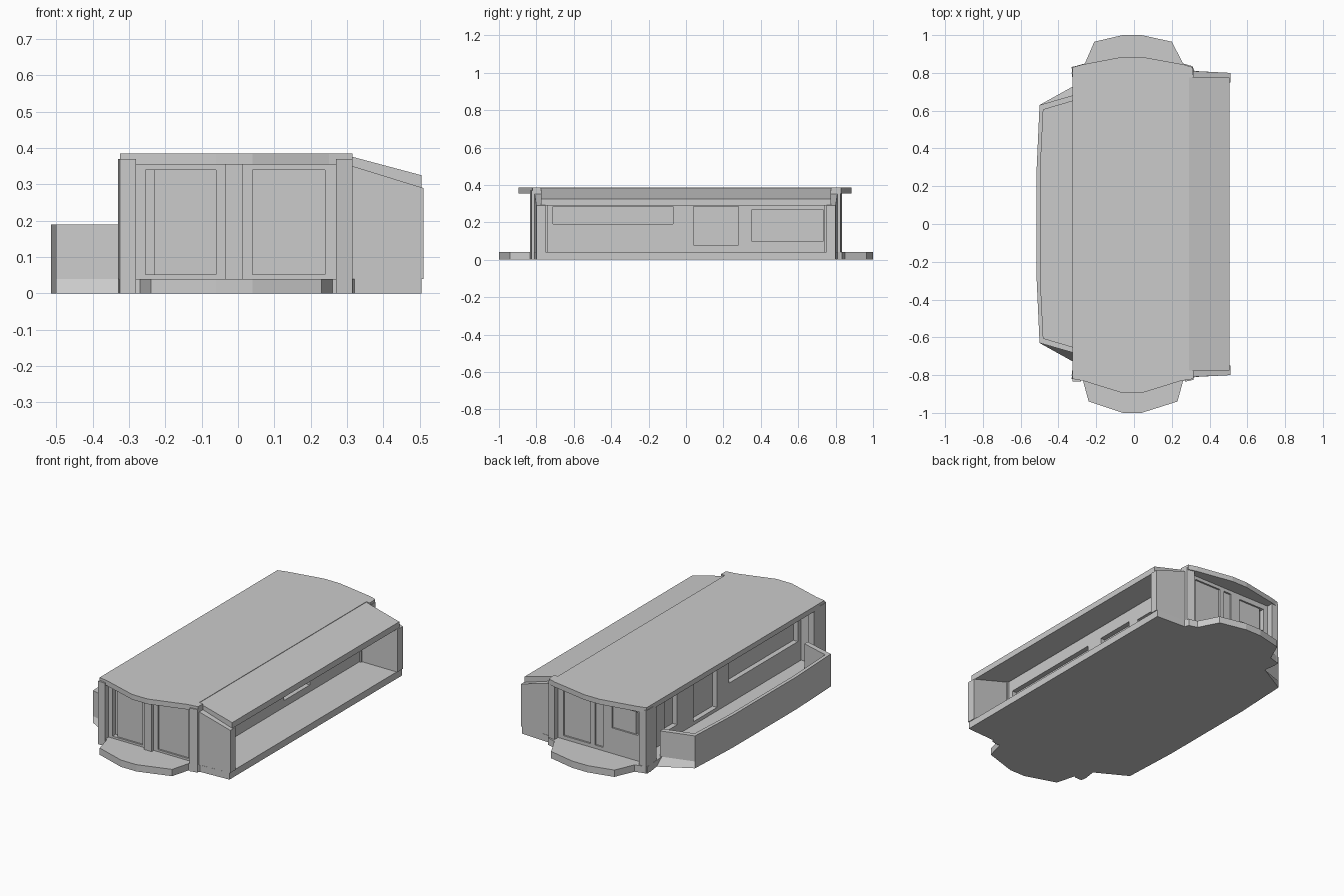
import bpy, bmesh

if "Cube" in bpy.data.objects:
    bpy.data.objects.remove(bpy.data.objects["Cube"])

def loft(name, bottom, top, z0, z1):
    """Closed solid between two outlines with equal point counts."""
    bm = bmesh.new()
    lo = [bm.verts.new((x, y, z0)) for x, y in bottom]
    hi = [bm.verts.new((x, y, z1)) for x, y in top]
    n = len(lo)
    bm.faces.new(lo[::-1])
    bm.faces.new(hi)
    for i in range(n):
        j = (i + 1) % n
        bm.faces.new((lo[i], lo[j], hi[j], hi[i]))
    bmesh.ops.recalc_face_normals(bm, faces=bm.faces[:])
    me = bpy.data.meshes.new(name)
    bm.to_mesh(me)
    bm.free()
    ob = bpy.data.objects.new(name, me)
    bpy.context.collection.objects.link(ob)
    return ob

def prism(name, outline, z0, z1):
    return loft(name, outline, outline, z0, z1)

def box(name, x0, x1, y0, y1, z0, z1):
    return prism(name, [(x0, y0), (x1, y0), (x1, y1), (x0, y1)], z0, z1)

def slab_xz(name, profile, y0, y1):
    """Extrude an (x, z) profile along y."""
    ob = prism(name, profile, y0, y1)
    for v in ob.data.vertices:
        x, z, y = v.co
        v.co = (x, y, z)
    ob.data.flip_normals()
    return ob

def cut(target, cutter):
    mod = target.modifiers.new("recess", 'BOOLEAN')
    mod.operation = 'DIFFERENCE'
    mod.solver = 'EXACT'
    mod.object = cutter
    bpy.context.view_layer.objects.active = target
    bpy.ops.object.modifier_apply(modifier=mod.name)
    bpy.data.objects.remove(cutter)

# Base slab with faceted porches at both ends and a bay on the left
porch_front = [(-0.33, -0.82), (-0.27, -0.83), (-0.24, -0.94), (-0.06, -1.0),
               (0.04, -1.0), (0.23, -0.94), (0.26, -0.83), (0.31, -0.825)]
wing = [(0.32, -0.81), (0.505, -0.80), (0.505, 0.80), (0.32, 0.81)]
porch_back = [(0.31, 0.835), (0.26, 0.85), (0.20, 0.965), (0.04, 1.0),
              (-0.06, 1.0), (-0.21, 0.965), (-0.26, 0.85), (-0.33, 0.83)]
bay = [(-0.5, 0.63), (-0.515, 0.3), (-0.515, -0.3), (-0.5, -0.63)]
def base_outline(flare):
    return (porch_front + wing + porch_back + [(-0.32, flare)] + bay
            + [(-0.32, -flare)])
loft("base_slab", base_outline(0.73), base_outline(0.68), 0, 0.04)

# Balcony parapet following the bay outline
outer = [(-0.31, 0.685)] + bay + [(-0.31, -0.685)]
inner = [(-0.31, -0.655), (-0.48, -0.605), (-0.495, -0.3),
         (-0.495, 0.3), (-0.48, 0.605), (-0.31, 0.655)]
prism("balcony_parapet", outer + inner, 0.04, 0.19)

# Main body with recessed windows and doors
body = box("main_walls", -0.23, 0.27, -0.79, 0.79, 0.035, 0.36)
D = 0.03
for y0, y1, z0, z1 in [(-0.71, -0.07, 0.19, 0.285), (0.04, 0.28, 0.08, 0.285),
                       (0.35, 0.735, 0.10, 0.265)]:
    cut(body, box("cutter", 0.27 - D, 0.3, y0, y1, z0, z1))
for y0, y1, z0, z1 in [(-0.71, -0.07, 0.16, 0.30), (0.04, 0.26, 0.06, 0.30),
                       (0.41, 0.53, 0.10, 0.30)]:
    cut(body, box("cutter", -0.3, -0.23 + D, y0, y1, z0, z1))

# End panels: frames with window recesses
front = box("front_panel", -0.29, 0.28, -0.80, -0.74, 0.035, 0.36)
for x0, x1 in [(-0.255, -0.06), (0.04, 0.24)]:
    cut(front, box("cutter", x0, x1, -0.9, -0.77, 0.052, 0.34))
back = box("back_panel", -0.29, 0.28, 0.74, 0.80, 0.035, 0.36)
for x0, x1, z0, z1 in [(0.06, 0.235, 0.06, 0.335), (-0.02, 0.03, 0.06, 0.335),
                       (-0.25, -0.08, 0.19, 0.325)]:
    cut(back, box("cutter", x0, x1, 0.77, 0.9, z0, z1))
box("front_mullion", -0.035, 0.013, -0.82, -0.79, 0.04, 0.36)

# Mirrored ends: corner piers, wing end walls, wing posts
for side, s in (("front", -1), ("back", 1)):
    prism(side + "_left_pier",
          [(-0.32, s * 0.73), (-0.33, s * 0.80), (-0.325, s * 0.835),
           (-0.28, s * 0.835), (-0.28, s * 0.73)], 0, 0.37)
    prism(side + "_right_pier",
          [(0.27, s * 0.75), (0.27, s * 0.835), (0.315, s * 0.825),
           (0.315, s * 0.75)], 0, 0.37)
    a, b = sorted((s * 0.75, s * 0.81))
    wall = slab_xz(side + "_wing_wall",
                   [(0.30, 0.04), (0.51, 0.04), (0.51, 0.29), (0.30, 0.355)], a, b)
    for v in wall.data.vertices:
        if abs(v.co.y) > 0.8 and v.co.x > 0.5:
            v.co.y = s * 0.80

# Sloped wing roof
slab_xz("wing_roof", [(0.28, 0.355), (0.505, 0.29), (0.505, 0.325), (0.28, 0.385)],
        -0.775, 0.775)

# Main roof with faceted overhangs
prism("main_roof",
      [(-0.325, -0.82), (-0.27, -0.83), (-0.06, -0.895), (0.04, -0.895),
       (0.25, -0.83), (0.315, -0.82), (0.315, -0.775), (0.29, -0.775),
       (0.29, 0.775), (0.315, 0.775), (0.31, 0.83), (0.26, 0.845),
       (0.04, 0.885), (-0.06, 0.885), (-0.27, 0.845), (-0.325, 0.83)],
      0.355, 0.385)
